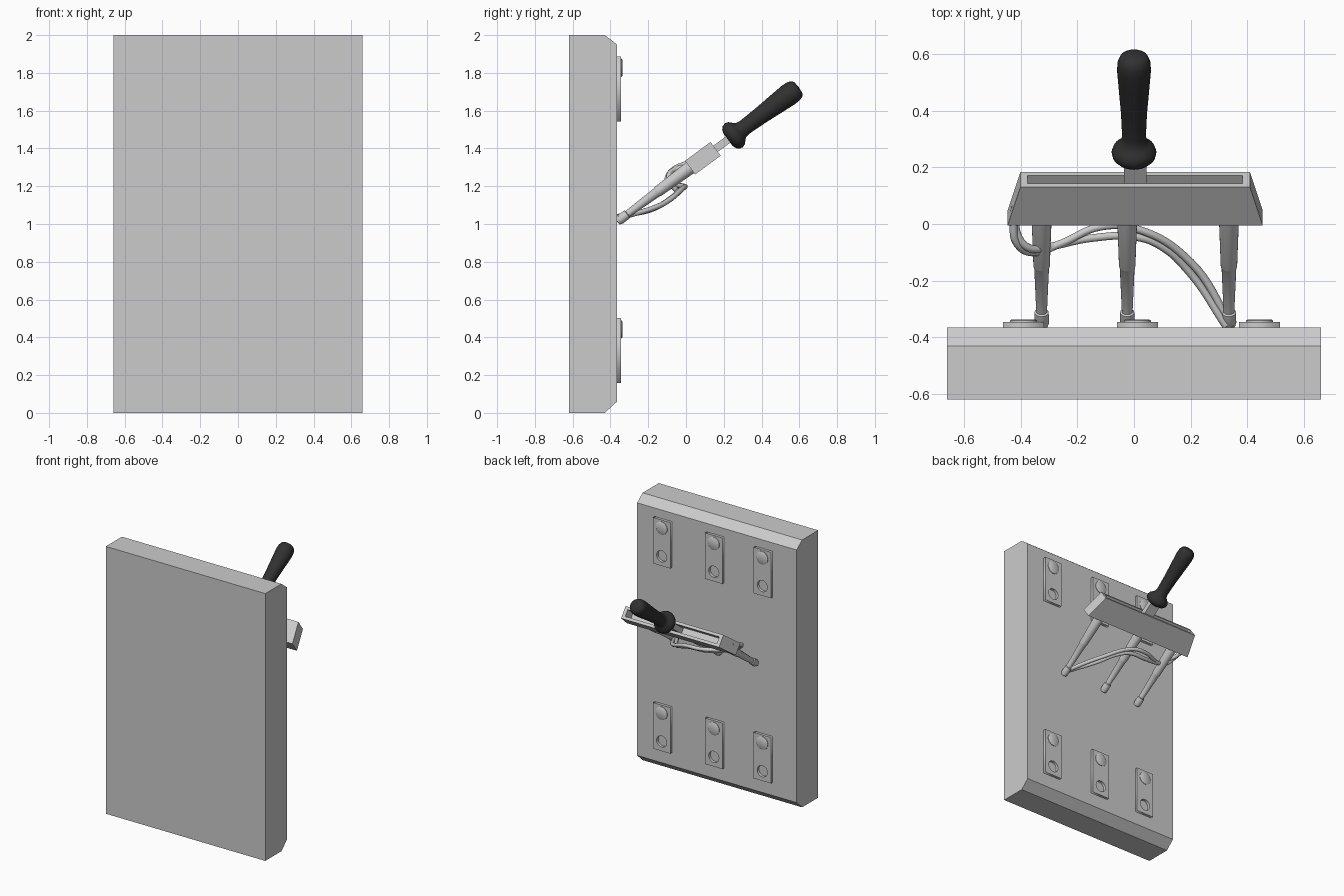
import bpy, bmesh, math
from mathutils import Matrix, Vector

cube = bpy.data.objects.get("Cube")
if cube:
    bpy.data.objects.remove(cube, do_unlink=True)


def material(name, value):
    m = bpy.data.materials.new(name)
    m.use_nodes = True
    col = (value, value, value, 1)
    m.diffuse_color = col
    m.node_tree.nodes["Principled BSDF"].inputs["Base Color"].default_value = col
    return m


GREY = material("light grey", 0.6)
BLACK = material("grip black", 0.03)

# Frame of the tilted lever: local z runs along the arms, local y points up
TILT = math.radians(36.5)
PIVOT = Vector((0, -0.365, 1.012))
along = Vector((0, math.cos(TILT), math.sin(TILT)))
across = Vector((0, -math.sin(TILT), math.cos(TILT)))
LEVER = Matrix.Translation(PIVOT) @ Matrix((Vector((-1, 0, 0)), across, along)).transposed().to_4x4()


def finish(name, bm, mat, matrix=Matrix(), smooth=False):
    bmesh.ops.recalc_face_normals(bm, faces=bm.faces)
    me = bpy.data.meshes.new(name)
    bm.to_mesh(me)
    bm.free()
    me.materials.append(mat)
    ob = bpy.data.objects.new(name, me)
    ob.matrix_world = matrix
    bpy.context.collection.objects.link(ob)
    if smooth:
        bpy.ops.object.select_all(action='DESELECT')
        ob.select_set(True)
        bpy.context.view_layer.objects.active = ob
        bpy.ops.object.shade_smooth_by_angle(angle=math.radians(40))
    return ob


def box(name, center, size, mat, matrix=Matrix()):
    bm = bmesh.new()
    bmesh.ops.create_cube(bm, size=1, matrix=Matrix.Translation(center) @ Matrix.Diagonal((*size, 1)))
    return finish(name, bm, mat, matrix)


def lathe(name, profile, mat, matrix, sides=32):
    """Spin (radius, height) points round local z."""
    bm = bmesh.new()
    verts = [bm.verts.new((r, 0, h)) for r, h in profile]
    edges = [bm.edges.new(pair) for pair in zip(verts, verts[1:])]
    bmesh.ops.spin(bm, geom=verts + edges, axis=(0, 0, 1), cent=(0, 0, 0),
                   angle=math.tau, steps=sides)
    bmesh.ops.remove_doubles(bm, verts=bm.verts, dist=0.0005)
    return finish(name, bm, mat, matrix, True)


# Slab with its top and bottom back edges chamfered
bm = bmesh.new()
outline = [(-0.62, 0), (-0.43, 0), (-0.365, 0.06), (-0.365, 1.95), (-0.43, 2), (-0.62, 2)]
face = bm.faces.new([bm.verts.new((-0.66, y, z)) for y, z in outline])
new = bmesh.ops.extrude_face_region(bm, geom=[face])["geom"]
bmesh.ops.translate(bm, vec=(1.32, 0, 0), verts=[v for v in new if isinstance(v, bmesh.types.BMVert)])
finish("panel", bm, GREY)


# Contact plates: rectangle with a round hole, plus a low stud
def contact_plate(name, x, z):
    cu = bpy.data.curves.new(name, 'CURVE')
    cu.dimensions = '2D'
    cu.fill_mode = 'BOTH'
    cu.extrude = 0.01
    rect = [(sx * 0.072, sy * 0.172) for sx, sy in ((-1, -1), (1, -1), (1, 1), (-1, 1))]
    hole = [(0.042 * math.cos(i * math.tau / 32), -0.1 + 0.042 * math.sin(i * math.tau / 32))
            for i in range(32)]
    for loop in (rect, hole):
        sp = cu.splines.new('POLY')
        sp.points.add(len(loop) - 1)
        for p, (a, b) in zip(sp.points, loop):
            p.co = (a, b, 0, 1)
        sp.use_cyclic_u = True
    cu.materials.append(GREY)
    ob = bpy.data.objects.new(name, cu)
    ob.matrix_world = Matrix.Translation((x, -0.355, z)) @ Matrix.Rotation(math.pi / 2, 4, 'X')
    bpy.context.collection.objects.link(ob)
    stud = Matrix.Translation((x, -0.347, z + 0.112)) @ Matrix.Rotation(-math.pi / 2, 4, 'X')
    lathe(name + "_stud", [(0.048, 0), (0.048, 0.006), (0.042, 0.01), (0, 0.01)], GREY, stud)


for row, z in (("upper", 1.715), ("lower", 0.33)):
    for side, x in (("right", -0.39), ("middle", 0.012), ("left", 0.443)):
        contact_plate(f"{row}_{side}_plate", x, z)

# Tapered crossbar with a slot sunk into its outer face
bm = bmesh.new()
bmesh.ops.create_cube(bm, size=1)
for v in bm.verts:
    half = 0.405 if v.co.z > 0 else 0.45
    v.co = (math.copysign(half, v.co.x) - 0.004, v.co.y * 0.09, 0.565 + v.co.z * 0.168)
bm.faces.ensure_lookup_table()
bm.normal_update()
outer = max(bm.faces, key=lambda f: f.normal.z)
bmesh.ops.inset_region(bm, faces=[outer], thickness=0.029)
for v in outer.verts:
    v.co.x *= 0.986
new = bmesh.ops.extrude_face_region(bm, geom=[outer])["geom"]
bmesh.ops.translate(bm, vec=(0, 0, -0.08), verts=[v for v in new if isinstance(v, bmesh.types.BMVert)])
if outer.is_valid:
    bm.faces.remove(outer)
finish("crossbar", bm, GREY, LEVER)

# Handle neck and turned grip
box("handle_neck", (-0.004, 0, 0.66), (0.08, 0.04, 0.18), GREY, LEVER)
grip = [(0, 0.73), (0.04, 0.73), (0.062, 0.738), (0.075, 0.752), (0.079, 0.77), (0.073, 0.788),
        (0.058, 0.802), (0.046, 0.815), (0.042, 0.84), (0.046, 0.94), (0.055, 1.06), (0.06, 1.13),
        (0.058, 1.162), (0.05, 1.183), (0.036, 1.194), (0, 1.197)]
lathe("handle_grip", grip, BLACK, LEVER)

# Three stepped arms with a rounded foot
arm = [(0, 0.5), (0.036, 0.5), (0.029, 0.27), (0.027, 0.262), (0.026, 0.26), (0.019, 0.07),
       (0.025, 0.066), (0.026, 0.02), (0.02, 0.002), (0, 0)]
for side, x in (("right", -0.326), ("middle", -0.024), ("left", 0.335)):
    lathe(side + "_arm", arm, GREY, Matrix.Translation((x, 0, 0)) @ LEVER, 24)


# Two cables sweeping from the left arm's foot round to the crossbar's right end
def cable(name, points):
    cu = bpy.data.curves.new(name, 'CURVE')
    cu.dimensions = '3D'
    cu.bevel_depth = 0.014
    cu.bevel_resolution = 3
    cu.resolution_u = 8
    cu.use_fill_caps = True
    sp = cu.splines.new('BEZIER')
    sp.bezier_points.add(len(points) - 1)
    for bp, p in zip(sp.bezier_points, points):
        bp.co = p
        bp.handle_left_type = bp.handle_right_type = 'AUTO'
    cu.materials.append(GREY)
    bpy.context.collection.objects.link(bpy.data.objects.new(name, cu))


cable("outer_cable", [(0.345, -0.36, 1.03), (0.2, -0.135, 1.1), (0, -0.015, 1.19),
                      (-0.12, -0.01, 1.2), (-0.26, -0.07, 1.21), (-0.36, -0.1, 1.24),
                      (-0.415, -0.065, 1.29), (-0.425, 0, 1.32), (-0.42, 0.06, 1.34)])
cable("inner_cable", [(0.325, -0.36, 1.04), (0.2, -0.175, 1.08), (0.09, -0.075, 1.14),
                      (0, -0.045, 1.17), (-0.15, -0.05, 1.18), (-0.3, -0.08, 1.22),
                      (-0.37, -0.085, 1.27), (-0.41, -0.04, 1.295), (-0.42, 0.04, 1.31)])
